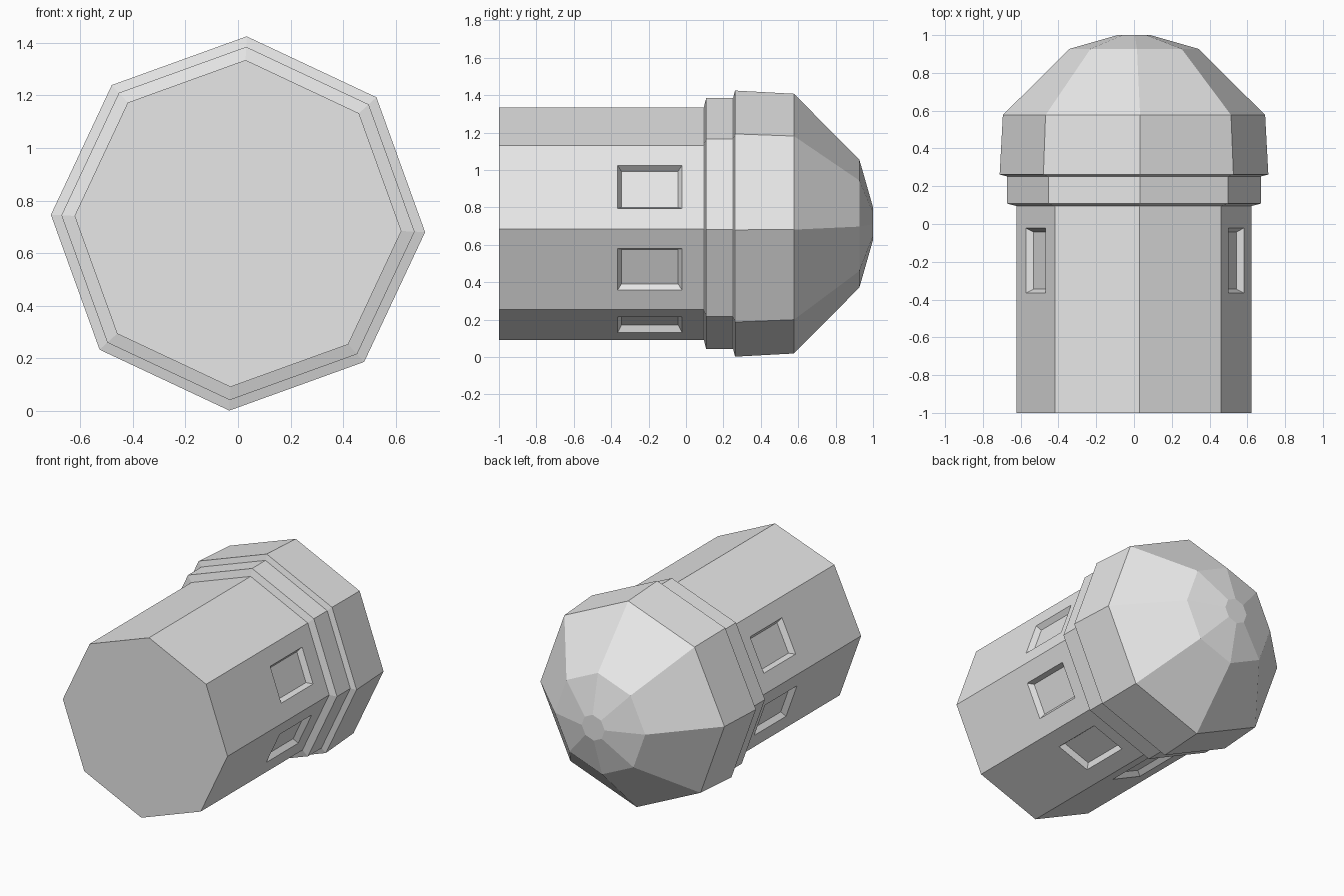
import bpy, bmesh, math
from mathutils import Vector

if "Cube" in bpy.data.objects:
    bpy.data.objects.remove(bpy.data.objects["Cube"])

SIDES = 8
TURN = math.radians(-2.65)      # slight roll of the octagon
CZ = 0.713                      # height of the long axis

stone = bpy.data.materials.new("light grey")
stone.diffuse_color = (0.8, 0.8, 0.8, 1)
stone.use_nodes = True
stone.node_tree.nodes["Principled BSDF"].inputs["Base Color"].default_value = stone.diffuse_color


def point(r, a, y):
    return Vector((r * math.cos(a), y, CZ + r * math.sin(a)))


def lathe(bm, profile, cap_start=False, cap_end=False):
    """Octagonal rings along y; returns the side faces of each ring segment."""
    step = math.tau / SIDES
    rings = [[bm.verts.new(point(r, TURN + i * step, y)) for i in range(SIDES)]
             for y, r in profile]
    sides = []
    for a, b in zip(rings, rings[1:]):
        sides.append([bm.faces.new((a[i], b[i], b[(i + 1) % SIDES], a[(i + 1) % SIDES]))
                      for i in range(SIDES)])
    if cap_start:
        bm.faces.new(rings[0])
    if cap_end:
        bm.faces.new(rings[-1][::-1])
    return sides


def finish(bm, name):
    bm.normal_update()
    me = bpy.data.meshes.new(name)
    bm.to_mesh(me)
    bm.free()
    me.materials.append(stone)
    ob = bpy.data.objects.new(name, me)
    bpy.context.collection.objects.link(ob)


def place(face, center, tangent, half_w, y0, y1, push):
    """Move the corners of a panel face onto an exact rectangle."""
    mid = (y0 + y1) / 2
    old = face.calc_center_median()
    for v in face.verts:
        d = v.co - old
        s = 1 if d.dot(tangent) > 0 else -1
        p = center + tangent * half_w * s + push
        p.y = y1 if d.y > 0 else y0
        v.co = p


# shaft with recessed windows on every panel except the two top ones
bm = bmesh.new()
panels = lathe(bm, [(-1, 0.622), (0.095, 0.622)], cap_start=True)[0]
bm.normal_update()
for i, f in enumerate(panels):
    if i in (1, 2):
        continue
    a = TURN + (i + 0.5) * math.tau / SIDES
    normal = Vector((math.cos(a), 0, math.sin(a)))
    tangent = Vector((-math.sin(a), 0, math.cos(a)))
    center = point(0.622 * math.cos(math.pi / SIDES), a, 0)
    bmesh.ops.inset_individual(bm, faces=[f], thickness=0.05)
    place(f, center, tangent, 0.122, -0.365, -0.022, Vector())
    bmesh.ops.inset_individual(bm, faces=[f], thickness=0.02)
    place(f, center, tangent, 0.102, -0.345, -0.042, normal * -0.035)
finish(bm, "tower_shaft")

# collar band
bm = bmesh.new()
lathe(bm, [(0.095, 0.622), (0.108, 0.672), (0.252, 0.672)])
finish(bm, "collar_band")

# faceted dome
bm = bmesh.new()
lathe(bm, [(0.252, 0.672), (0.262, 0.712), (0.577, 0.695), (0.927, 0.342), (1, 0.087)],
      cap_end=True)
finish(bm, "dome")
